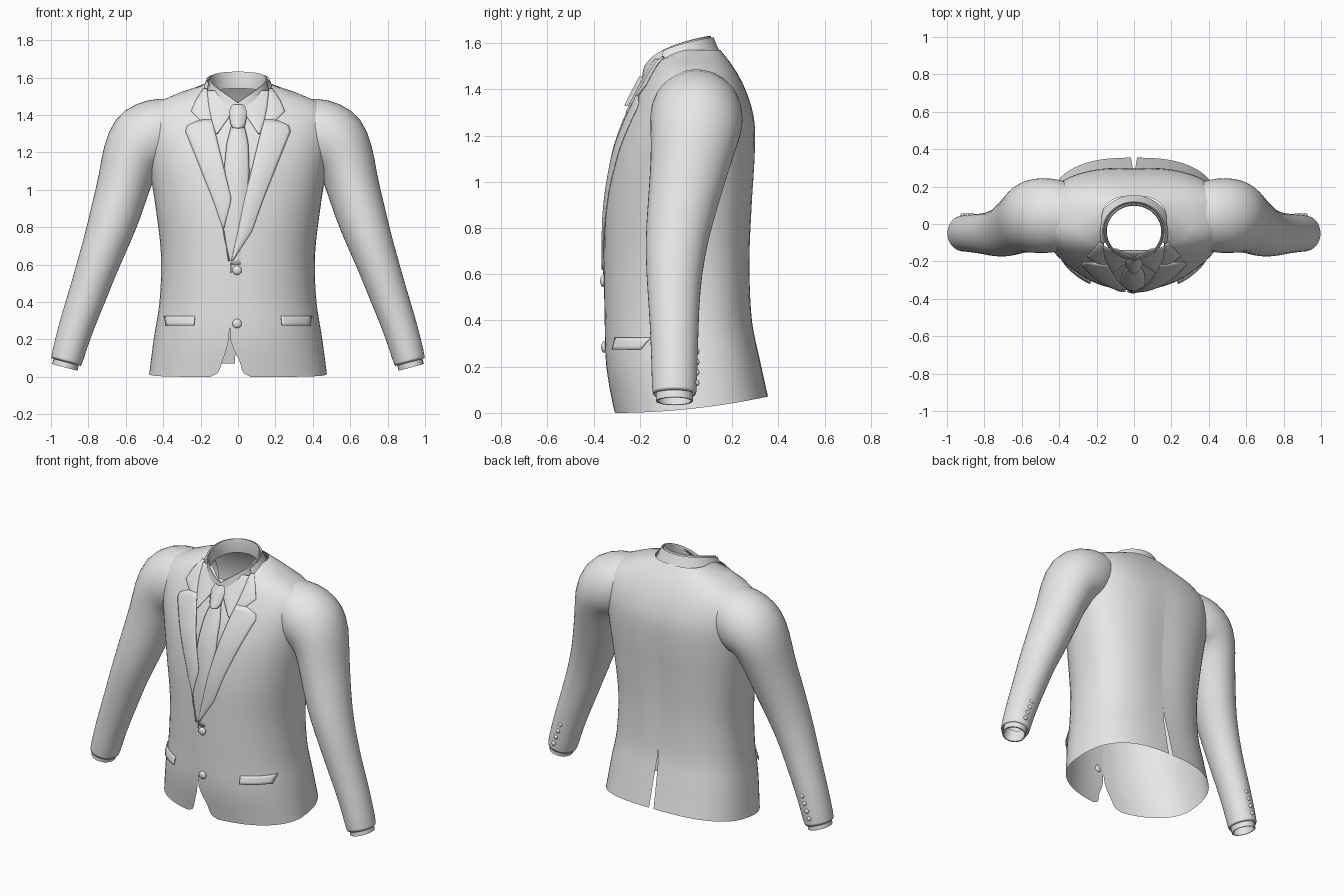
import bpy, bmesh, math
from mathutils import Vector

if "Cube" in bpy.data.objects:
    bpy.data.objects.remove(bpy.data.objects["Cube"])

cloth = bpy.data.materials.new("grey_cloth")
cloth.use_nodes = True
GREY = (0.8, 0.8, 0.8, 1)
cloth.diffuse_color = GREY
cloth.node_tree.nodes["Principled BSDF"].inputs["Base Color"].default_value = GREY

# torso profile: height, half width, front y, back y
TORSO = [(0, .475, -.31, .355), (.2, .45, -.345, .32), (.4, .42, -.352, .288),
         (.65, .412, -.355, .28), (.9, .44, -.35, .29), (1.12, .475, -.318, .302),
         (1.27, .5, -.268, .298), (1.38, .505, -.215, .267), (1.45, .455, -.178, .235),
         (1.5, .37, -.15, .203), (1.54, .25, -.13, .175), (1.57, .175, -.12, .15)]
PF, PB = .95, .76          # squareness of front and back


def sample(table, z):
    """Smooth interpolation of a table keyed on its first column."""
    n = len(table)
    z = min(max(z, table[0][0]), table[-1][0])
    i = next(k for k in range(n - 1) if z <= table[k + 1][0])
    a, b = table[i], table[i + 1]
    h = b[0] - a[0]
    t = (z - a[0]) / h
    p, q = table[max(i - 1, 0)], table[min(i + 2, n - 1)]
    out = []
    for c in range(1, len(a)):
        m0 = (b[c] - p[c]) / (b[0] - p[0]) * h
        m1 = (q[c] - a[c]) / (q[0] - a[0]) * h
        out.append((2*t**3 - 3*t*t + 1) * a[c] + (t**3 - 2*t*t + t) * m0
                   + (3*t*t - 2*t**3) * b[c] + (t**3 - t*t) * m1)
    return out


def front_y(x, z):
    hw, yf, yb = sample(TORSO, z)
    u = min(abs(x) / hw, .999)
    return yf * (1 - u ** (2 / PF)) ** (PF / 2)


def spow(v, p):
    return math.copysign(abs(v) ** p, v)


def make(name, rows, closed=False, thick=0, subsurf=0, merge=False, angle=50):
    """Skin a grid of points into an object."""
    bm = bmesh.new()
    grid = [[bm.verts.new(p) for p in r] for r in rows]
    for r0, r1 in zip(grid, grid[1:]):
        n = len(r0)
        for j in range(n if closed else n - 1):
            k = (j + 1) % n
            bm.faces.new((r0[j], r0[k], r1[k], r1[j]))
    if merge:
        bmesh.ops.remove_doubles(bm, verts=bm.verts, dist=.0005)
    bmesh.ops.recalc_face_normals(bm, faces=bm.faces)
    return finish(name, bm, thick, subsurf, angle)


def finish(name, bm, thick=0, subsurf=0, angle=50):
    me = bpy.data.meshes.new(name)
    bm.to_mesh(me)
    bm.free()
    ob = bpy.data.objects.new(name, me)
    bpy.context.collection.objects.link(ob)
    me.materials.append(cloth)
    if subsurf:
        ob.modifiers.new("smooth", "SUBSURF").levels = subsurf
        ob.modifiers["smooth"].render_levels = subsurf
    if thick:
        m = ob.modifiers.new("thickness", "SOLIDIFY")
        m.thickness, m.offset = thick, 0
    bpy.ops.object.select_all(action="DESELECT")
    ob.select_set(True)
    bpy.context.view_layer.objects.active = ob
    bpy.ops.object.shade_smooth_by_angle(angle=math.radians(angle))
    return ob


# jacket body: two halves running from the front edge round to the back seam
EDGE = {1: [(0, .07), (.02, .03), (.08, .01), (.2, -.04), (.6, -.035), (.95, .03),
            (1.3, .12), (1.45, .15), (1.57, .165)],
        -1: [(0, -.15), (.02, -.11), (.08, -.085), (.2, -.05), (.6, -.04), (.95, -.045),
             (1.3, -.12), (1.45, -.15), (1.57, -.165)]}
HEIGHTS = [0, .01, .02, .04, .07] + [.1 + .049 * i for i in range(31)]


def body_half(s):
    rows = []
    for z in HEIGHTS:
        hw, yf, yb = sample(TORSO, z)
        xe = min(s * sample(EDGE[s], z)[0], hw * .98)
        t0 = math.asin(spow(xe / hw, 1 / PF))
        vent = .016 * max(0, 1 - z / .4) ** .6
        t1 = math.pi - math.asin((vent / hw) ** (1 / PB))
        row = []
        for j in range(33):
            t = t0 + (t1 - t0) * j / 32
            front = t < math.pi / 2
            p = PF if front else PB
            x = hw * spow(math.sin(t), p)
            y = (yf if front else yb) * abs(math.cos(t)) ** p
            # spine hollow and hem that rises to the back
            if not front:
                y -= .012 * math.exp(-(x / .09) ** 2 - ((z - .85) / .4) ** 2)
            lift = .16 * max(0, y + .31) ** 2 * max(0, 1 - z / .4)
            row.append((s * x, y, z + lift))
        rows.append(row)
    make("jacket_left_half" if s > 0 else "jacket_right_half", rows)


# sleeve rings: centre x, y, z, half width, half depth
SLEEVE = [(.27, .04, 1.36, .13, .14), (.36, .045, 1.335, .17, .185),
          (.45, .045, 1.295, .2, .205), (.525, .045, 1.245, .2, .203),
          (.572, .038, 1.175, .163, .192), (.605, .015, 1.05, .143, .172),
          (.65, -.015, .89, .138, .154), (.695, -.04, .75, .125, .138),
          (.75, -.052, .6, .112, .122), (.80, -.052, .45, .104, .11),
          (.855, -.05, .3, .096, .104), (.895, -.05, .17, .09, .1),
          (.92, -.05, .075, .087, .098)]


def ring(c, tangent, a, b, s, n=20):
    perp = Vector((-tangent.z, 0, tangent.x))
    pts = []
    for k in range(n):
        t = math.tau * k / n
        p = Vector(c) + perp * a * math.cos(t) + Vector((0, b * math.sin(t), 0))
        pts.append((s * p.x, p.y, p.z))
    return pts


def sleeve(s):
    side = "left" if s > 0 else "right"
    rows = []
    for i, r in enumerate(SLEEVE):
        lo, hi = SLEEVE[max(i - 1, 0)], SLEEVE[min(i + 1, len(SLEEVE) - 1)]
        tan = Vector((hi[0] - lo[0], 0, hi[2] - lo[2])).normalized()
        rows.append(ring(r[:3], tan, r[3], r[4], s))
    # turned-in cuff hem
    end = Vector(SLEEVE[-1][:3])
    rows.append(ring(end - tan * .002, tan, .076, .086, s))
    rows.append(ring(end - tan * .05, tan, .074, .084, s))
    make(side + "_sleeve", rows, closed=True, subsurf=1, angle=60)
    # shirt cuff showing below the sleeve
    make(side + "_shirt_cuff", [ring(end + tan * d, tan, .07 + w, .08 + w, s)
                                for d, w in ((-.06, 0), (.025, 0), (.025, -.008), (-.06, -.008))],
         closed=True)
    # small buttons on the back of the sleeve
    for i in range(4):
        z = .13 + .045 * i
        knob(side + "_sleeve_button", (s * (.925 - .36 * (z - .1)), .048, z), .014, .01)


def knob(name, loc, r, depth):
    bm = bmesh.new()
    bmesh.ops.create_uvsphere(bm, u_segments=16, v_segments=8, radius=1)
    for v in bm.verts:
        v.co = (v.co.x * r + loc[0], v.co.y * depth + loc[1], v.co.z * r + loc[2])
    finish(name, bm)


def panel(name, outline, off, s=1, cols=10, steps=24, thick=.004, bulge=0, flare=0):
    """Cloth strip laid on the chest: outline rows are height, inner x, outer x."""
    rows = []
    z0, z1 = outline[0][0], outline[-1][0]
    for i in range(steps + 1):
        z = z0 + (z1 - z0) * i / steps
        k = next(k for k in range(len(outline) - 1) if z <= outline[k + 1][0] + 1e-6)
        a, b = outline[k], outline[k + 1]
        f = (z - a[0]) / (b[0] - a[0])
        xa, xb = (a[c] + (b[c] - a[c]) * f for c in (1, 2))
        row = []
        for j in range(cols + 1):
            u = j / cols
            x = xa + (xb - xa) * u
            y = front_y(x, z) - off - bulge * math.sin(math.pi * u) - flare * (1 - i / steps)
            row.append((s * x, y, z))
        rows.append(row)
    return make(name, rows, thick=thick)


for s, side in ((1, "left"), (-1, "right")):
    body_half(s)
    sleeve(s)
    low = -.035 if s > 0 else .045
    # lapel with a notch below the collar wing
    panel(side + "_lapel", [(.62, low, low + .006), (.78, low + .035, .075), (.95, .035, .135),
                            (1.2, .095, .235), (1.335, .128, .29), (1.375, .137, .2)],
          .003, s, bulge=.006)
    panel(side + "_collar_wing", [(1.37, .137, .2), (1.42, .145, .25), (1.48, .155, .225),
                                  (1.54, .165, .185)], .003, s, bulge=.005)
    # shirt collar point
    panel(side + "_shirt_collar_point", [(1.3, .11, .118), (1.37, .06, .14), (1.46, 0, .16),
                                         (1.53, .09, .165)], .004, s, bulge=.006)
    # pocket flap
    panel(side + "_pocket_flap", [(.275, .235, .385), (.325, .23, .395)], .005, s,
          steps=3, flare=.014)

# shirt front and tie
panel("shirt_front", [(.55, -.1, .1), (1, -.13, .13), (1.3, -.17, .17), (1.47, -.18, .18)], -.025)
panel("tie_blade", [(.6, -.06, .04), (1.1, -.075, .06), (1.25, -.06, .055), (1.36, -.03, .03)],
      -.014, bulge=.016)
panel("tie_knot", [(1.33, -.026, .026), (1.35, -.038, .038), (1.42, -.052, .052), (1.455, -.036, .036)],
      .003, bulge=.022)


# collars round the neck: profile rows are ring scale and drop from the fold
def collar(name, reach, profile):
    rows = []
    for scale, drop in profile:
        row = []
        for j in range(41):
            a = math.radians(reach) * (j / 20 - 1)
            top = 1.632 - .165 * abs(a / math.pi) ** 2.2
            row.append((.15 * scale * math.sin(a), -.04 + .142 * scale * math.cos(a), top - drop))
        rows.append(row)
    make(name, rows, merge=True, angle=60)


collar("shirt_collar", 180, [(1.0, .09), (.97, .03), (1.0, 0), (1.04, .002), (1.1, .06)])
collar("jacket_collar", 112, [(1.06, .05), (1.07, .012), (1.12, .006), (1.2, .035), (1.36, .085)])

# front buttons
for z in (.285, .57):
    knob("front_button", (-.005, front_y(0, z) - .004, z), .025, .013)
